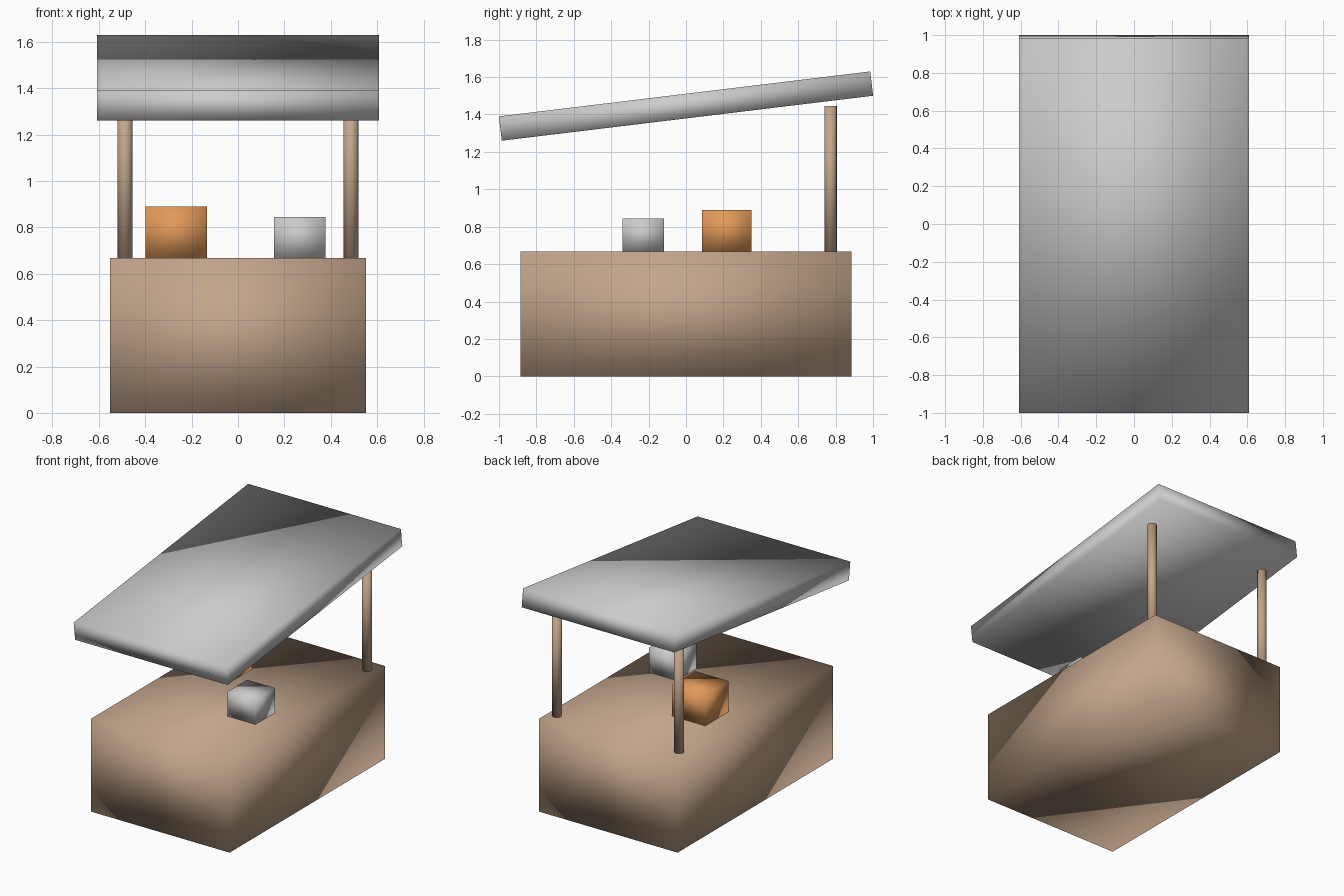
import bpy
import math

if "Cube" in bpy.data.objects:
    bpy.data.objects.remove(bpy.data.objects["Cube"])


def material(name, rgb):
    mat = bpy.data.materials.new(name)
    mat.diffuse_color = (*rgb, 1)
    mat.use_nodes = True
    mat.node_tree.nodes["Principled BSDF"].inputs["Base Color"].default_value = mat.diffuse_color
    return mat


def finish(name, mat):
    obj = bpy.context.object
    obj.name = name
    bpy.ops.object.shade_smooth()  # soft shading across shared corners
    if mat:
        obj.data.materials.append(mat)
    return obj


def box(name, center, size, mat=None, tilt=0):
    bpy.ops.mesh.primitive_cube_add(size=1, location=center)
    obj = bpy.context.object
    obj.scale = size
    bpy.ops.object.transform_apply(location=False, rotation=False, scale=True)
    obj.rotation_euler.x = tilt
    return finish(name, mat)


def post(name, x, mat):
    bpy.ops.mesh.primitive_cylinder_add(vertices=16, radius=0.033, depth=POST_TOP - TABLE,
                                        location=(x, 0.773, (POST_TOP + TABLE) / 2))
    return finish(name, mat)


TABLE = 0.667
POST_TOP = 1.445
wood = material("wood", (0.55, 0.38, 0.26))
orange = material("orange", (0.76, 0.32, 0.10))

# Solid counter block
box("counter", (0, 0, TABLE / 2), (1.106, 1.77, TABLE), wood)

# Sloping canopy, high at the back
box("canopy", (0, 0, 1.445), (1.216, 2.0, 0.131), tilt=math.radians(6.9))

# Rear posts
for side, x in (("left", -0.487), ("right", 0.487)):
    post(side + "_post", x, wood)

# Goods on the counter
box("orange_crate", (-0.266, 0.218, TABLE + 0.111), (0.265, 0.265, 0.222), orange)
box("pale_crate", (0.266, -0.228, TABLE + 0.089), (0.222, 0.222, 0.178))
